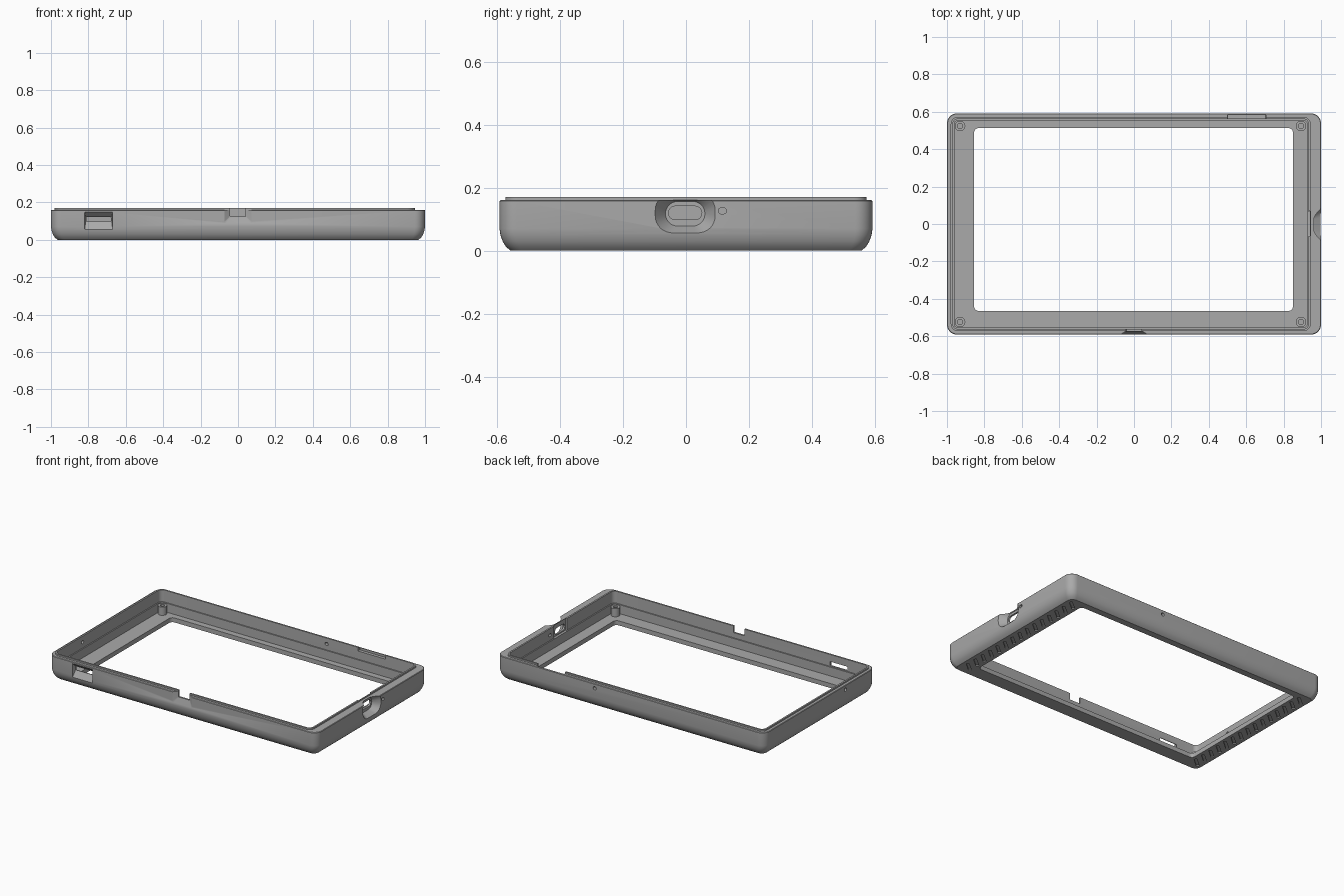
import bpy, bmesh, math
from mathutils import Matrix, Vector

if "Cube" in bpy.data.objects:
    bpy.data.objects.remove(bpy.data.objects["Cube"])

grey = bpy.data.materials.new("matte grey plastic")
grey.use_nodes = True
GREY = (0.4, 0.4, 0.4, 1)
grey.diffuse_color = GREY
grey.node_tree.nodes["Principled BSDF"].inputs["Base Color"].default_value = GREY


def rounded_rect(u0, u1, v0, v1, r, steps=8):
    """Corner-rounded rectangle as a list of 2D points."""
    pts = []
    corners = [(u1 - r, v1 - r), (u0 + r, v1 - r), (u0 + r, v0 + r), (u1 - r, v0 + r)]
    for q, (cu, cv) in enumerate(corners):
        for s in range(steps + 1):
            a = math.pi / 2 * (q + s / steps)
            pts.append((cu + r * math.cos(a), cv + r * math.sin(a)))
    return pts


def loft(name, sections, axis="z", ring=False):
    """Skin sections (u0, u1, v0, v1, radius, level); ring closes the skin on itself."""
    place = {"x": lambda u, v, w: (w, u, v),
             "y": lambda u, v, w: (u, w, v),
             "z": lambda u, v, w: (u, v, w)}[axis]
    bm = bmesh.new()
    loops = [[bm.verts.new(place(u, v, s[5])) for u, v in rounded_rect(*s[:5])]
             for s in sections]
    pairs = list(zip(loops, loops[1:]))
    if ring:
        pairs.append((loops[-1], loops[0]))
    else:
        bm.faces.new(loops[0])
        bm.faces.new(loops[-1])
    for a, b in pairs:
        n = len(a)
        for i in range(n):
            j = (i + 1) % n
            bm.faces.new((a[i], a[j], b[j], b[i]))
    bmesh.ops.recalc_face_normals(bm, faces=bm.faces)
    return finish(name, bm)


def finish(name, bm):
    mesh = bpy.data.meshes.new(name)
    bm.to_mesh(mesh)
    bm.free()
    mesh.materials.append(grey)
    ob = bpy.data.objects.new(name, mesh)
    bpy.context.collection.objects.link(ob)
    return ob


def select_only(ob):
    bpy.ops.object.select_all(action="DESELECT")
    ob.select_set(True)
    bpy.context.view_layer.objects.active = ob


def cut(target, cutter):
    select_only(target)
    mod = target.modifiers.new("cut", "BOOLEAN")
    mod.operation, mod.solver, mod.object = "DIFFERENCE", "EXACT", cutter
    bpy.ops.object.modifier_apply(modifier=mod.name)
    bpy.data.objects.remove(cutter)


def outer(inset, z):
    return (inset - 1, 1 - inset, inset - 0.592, 0.592 - inset, 0.055 - inset * 0.5, z)


def inner(grow, z):
    return (-0.965 - grow, 0.93 + grow, -0.558 - grow, 0.558 + grow, 0.025 + grow, z)


def window(grow, z):
    return (-0.855 - grow, 0.85 + grow, -0.465 - grow, 0.513 + grow, 0.025 + grow, z)


# Frame shell: rounded outer wall, raised lip, stepped cavity, floor with window
frame = loft("bezel_frame", [
    outer(0.035, 0), outer(0.02, 0.013), outer(0.01, 0.03), outer(0.003, 0.05),
    outer(0, 0.07), outer(0, 0.157), outer(0.003, 0.16),
    inner(0.015, 0.16), inner(0.015, 0.17), inner(0.004, 0.17),
    inner(0.004, 0.09), inner(-0.004, 0.09), inner(-0.004, 0.03),
    window(0, 0.03), window(0, 0)], ring=True)

# Charging port: tapered scoop, slot through the wall, pocket on the inside
cut(frame, loft("port_scoop", [
    (-0.105, 0.1, 0.05, 0.19, 0.06, 1.01),
    (-0.065, 0.06, 0.078, 0.156, 0.038, 0.955)], "x"))
cut(frame, loft("port_slot", [
    (-0.055, 0.05, 0.098, 0.141, 0.021, 0.98),
    (-0.055, 0.05, 0.098, 0.141, 0.021, 0.9)], "x"))
cut(frame, loft("port_pocket", [
    (-0.065, 0.07, 0.09, 0.2, 0.005, 0.942),
    (-0.065, 0.07, 0.09, 0.2, 0.005, 0.91)], "x"))
cut(frame, loft("indicator_hole", [
    (0.104, 0.127, 0.117, 0.135, 0.006, 1.01),
    (0.104, 0.127, 0.117, 0.135, 0.006, 0.9)], "x"))

# Card slot with finger scoop on the front
cut(frame, loft("card_scoop", [
    (-0.822, -0.668, 0.035, 0.157, 0.004, -0.602),
    (-0.815, -0.675, 0.095, 0.125, 0.004, -0.566)], "y"))
cut(frame, loft("card_slot", [
    (-0.81, -0.68, 0.098, 0.122, 0.004, -0.58),
    (-0.81, -0.68, 0.098, 0.122, 0.004, -0.53)], "y"))

# Front centre notch: opening through the rim and sloped recess outside
cut(frame, loft("notch_recess", [
    (-0.085, 0.085, 0.075, 0.2, 0.012, -0.6),
    (-0.045, 0.045, 0.12, 0.19, 0.004, -0.574)], "y"))
cut(frame, loft("notch_opening", [
    (-0.042, 0.04, 0.125, 0.2, 0.003, -0.61),
    (-0.042, 0.04, 0.125, 0.2, 0.003, -0.53)], "y"))

# Shallow rim step on the back, and pin holes in back and right-hand walls
cut(frame, loft("rim_step", [
    (0.5, 0.705, 0.145, 0.2, 0.003, 0.583),
    (0.5, 0.705, 0.145, 0.2, 0.003, 0.55)], "y"))
cut(frame, loft("back_pin_hole", [
    (0.255, 0.277, 0.119, 0.141, 0.01, 0.61),
    (0.255, 0.277, 0.119, 0.141, 0.01, 0.54)], "y"))
cut(frame, loft("side_pin_hole", [
    (-0.28, -0.258, 0.119, 0.141, 0.01, -1.01),
    (-0.28, -0.258, 0.119, 0.141, 0.01, -0.94)], "x"))

# Shallow slanted grip grooves under both end strips
bm = bmesh.new()
for x in (-0.91, 0.905):
    for i in range(15):
        mat = (Matrix.Translation(Vector((x, 0.07 * (i - 7), 0)))
               @ Matrix.Rotation(math.radians(40), 4, "Z")
               @ Matrix.Diagonal((0.085, 0.018, 0.014, 1)))
        bmesh.ops.create_cube(bm, size=1, matrix=mat)
cut(frame, finish("grip_grooves", bm))

# Screw posts in the four corners, with blind holes
posts = []
for side, x in (("right", -0.93), ("left", 0.893)):
    for end, y in (("front", -0.524), ("back", 0.524)):
        def disc(r, z):
            return (x - r, x + r, y - r, y + r, r, z)
        posts.append(loft(f"{end}_{side}_screw_post", [
            disc(0.028, 0.028), disc(0.028, 0.085), disc(0.014, 0.085),
            disc(0.014, 0.035), disc(0.002, 0.035), disc(0.002, 0.028)], ring=True))

for ob in [frame] + posts:
    select_only(ob)
    bpy.ops.object.shade_smooth_by_angle(angle=math.radians(30))
